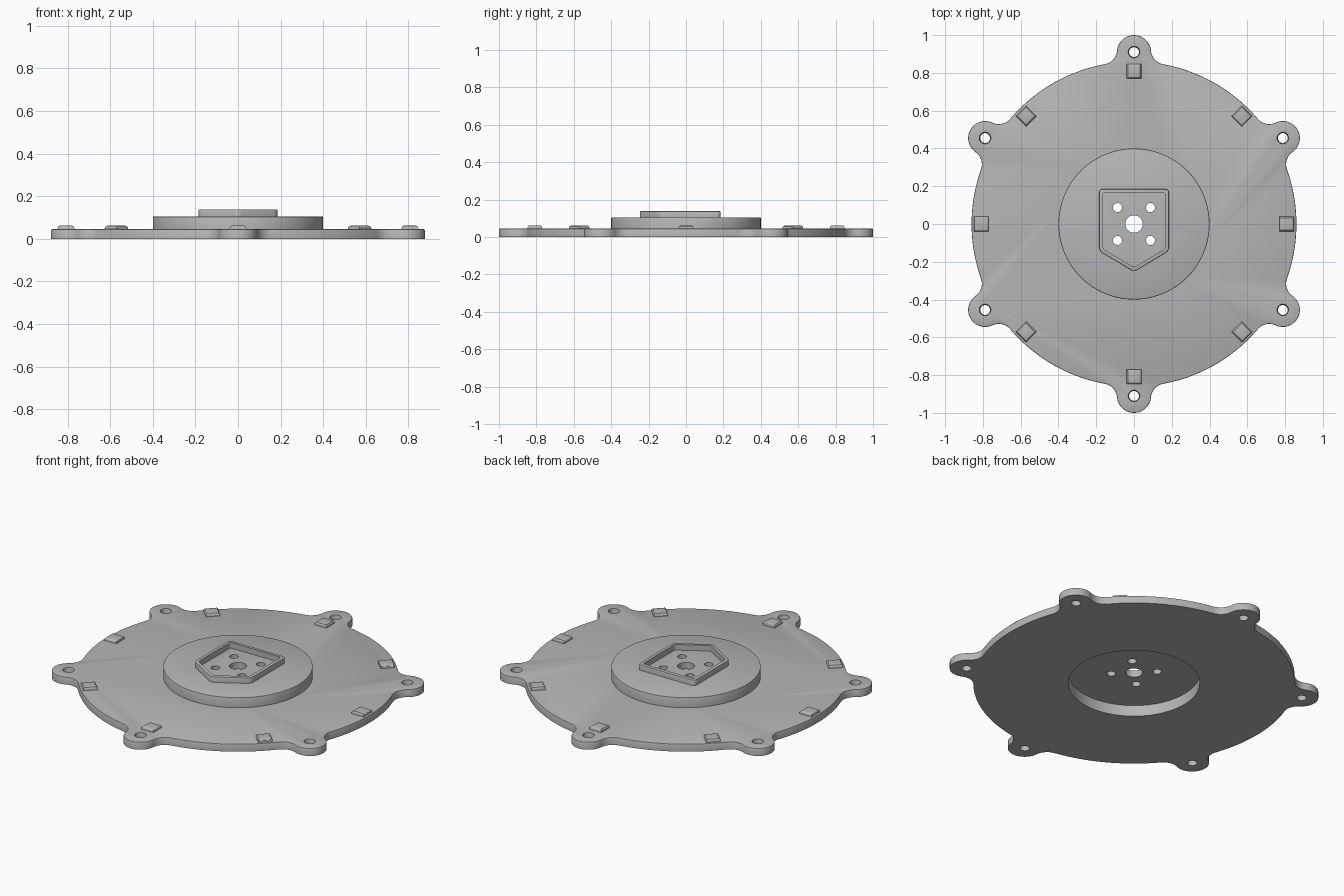
import bpy, bmesh
from math import sin, cos, acos, atan2, pi, radians, hypot
from mathutils import Matrix, Vector

cube = bpy.data.objects.get("Cube")
if cube:
    bpy.data.objects.remove(cube)

grey = bpy.data.materials.new("matte grey")
grey.use_nodes = True
GREY = (0.47, 0.47, 0.47, 1)
grey.diffuse_color = GREY
grey.node_tree.nodes["Principled BSDF"].inputs["Base Color"].default_value = GREY

PLATE_R, PLATE_TOP = 0.86, 0.045
EAR_R, EAR_DIST, FILLET = 0.09, 0.91, 0.08
BOSS_R, BOSS_TOP = 0.4, 0.105
RECESS_R, RECESS_TOP = 0.352, 0.065
RIM_TOP = 0.138


def arc(centre, r, a0, a1, n):
    """Points along an arc, both ends included."""
    return [(centre[0] + r * cos(a0 + (a1 - a0) * i / n),
             centre[1] + r * sin(a0 + (a1 - a0) * i / n)) for i in range(n + 1)]


def circle(r, n=96, centre=(0, 0)):
    return arc(centre, r, 0, 2 * pi, n)[:-1]


def prism(name, outline, z0, z1, corner=0, bevel=0, segments=2):
    """Extruded outline with optional rounded corners and rounded top edge."""
    bm = bmesh.new()
    bm.faces.new([bm.verts.new((x, y, z0)) for x, y in outline])
    if corner:
        bmesh.ops.bevel(bm, geom=bm.verts[:], offset=corner, segments=5,
                        profile=0.5, affect='VERTICES')
    ext = bmesh.ops.extrude_face_region(bm, geom=bm.faces[:], use_keep_orig=True)
    top = [v for v in ext["geom"] if isinstance(v, bmesh.types.BMVert)]
    bmesh.ops.translate(bm, vec=(0, 0, z1 - z0), verts=top)
    bmesh.ops.recalc_face_normals(bm, faces=bm.faces[:])
    if bevel:
        tops = set(top)
        edges = [e for e in bm.edges if all(v in tops for v in e.verts)]
        bmesh.ops.bevel(bm, geom=edges, offset=bevel, segments=segments,
                        profile=0.5, affect='EDGES')
    mesh = bpy.data.meshes.new(name)
    bm.to_mesh(mesh)
    bm.free()
    mesh.materials.append(grey)
    obj = bpy.data.objects.new(name, mesh)
    bpy.context.collection.objects.link(obj)
    return obj


def cut(obj, cutters):
    """Subtract each cutter, apply, then remove the cutters."""
    for c in cutters:
        c.hide_render = True
        mod = obj.modifiers.new("cut", 'BOOLEAN')
        mod.operation, mod.solver, mod.object = 'DIFFERENCE', 'EXACT', c
    bpy.context.view_layer.update()
    deps = bpy.context.evaluated_depsgraph_get()
    mesh = bpy.data.meshes.new_from_object(obj.evaluated_get(deps))
    obj.modifiers.clear()
    obj.data = mesh
    for c in cutters:
        bpy.data.objects.remove(c)


def countersink(centre):
    """Cutter that is straight below and flares towards the top face."""
    obj = prism("ear_hole_cutter", circle(0.026, 32), -0.02, 0.02)
    bm = bmesh.new()
    bm.from_mesh(obj.data)
    top = max(bm.faces, key=lambda f: f.calc_center_median().z)
    new = bmesh.ops.extrude_discrete_faces(bm, faces=[top])["faces"][0]
    k = 0.034 / 0.026
    for v in new.verts:
        v.co = Vector((v.co.x * k, v.co.y * k, 0.06))
    bm.transform(Matrix.Translation((*centre, 0)))
    bm.to_mesh(obj.data)
    bm.free()
    return obj


def flange_outline():
    """Disc outline with six ears blended in by tangent fillets."""
    d, e = PLATE_R + FILLET, EAR_R + FILLET
    half = acos((d * d + EAR_DIST ** 2 - e * e) / (2 * d * EAR_DIST))
    pts = []
    # one ear pointing along +x, then turned six times
    fx, fy = d * cos(half), d * sin(half)
    tip = atan2(fy, fx - EAR_DIST)
    ear = arc((fx, -fy), FILLET, pi - half, atan2(fy, EAR_DIST - fx), 10)
    ear += arc((EAR_DIST, 0), EAR_R, -tip, tip, 32)[1:]
    ear += [(x, -y) for x, y in reversed(ear[:10])]
    ear += arc((0, 0), PLATE_R, half, pi / 3 - half, 24)[1:-1]
    for i in range(6):
        a = radians(30 + 60 * i)
        pts += [(x * cos(a) - y * sin(a), x * sin(a) + y * cos(a)) for x, y in ear]
    return pts


# Flange plate with ears, ear holes and open centre
flange = prism("flange_plate", flange_outline(), 0, PLATE_TOP, bevel=0.005)
holes = [countersink((EAR_DIST * cos(a), EAR_DIST * sin(a)))
         for a in (radians(30 + 60 * i) for i in range(6))]
cut(flange, holes + [prism("recess_cutter", circle(RECESS_R), -0.1, 0.1)])

# Round boss, hollow underneath, with shaft hole and four screw holes
boss = prism("centre_boss", circle(BOSS_R), PLATE_TOP, BOSS_TOP, bevel=0.005)
drills = [prism("recess_cutter", circle(RECESS_R), -0.1, RECESS_TOP),
          prism("shaft_cutter", circle(0.046, 48), -0.1, 0.3)]
drills += [prism("screw_cutter", circle(0.024, 32, (sx * 0.087, sy * 0.087)), -0.1, 0.3)
           for sx in (-1, 1) for sy in (-1, 1)]
cut(boss, drills)


# Five-sided raised rim
def shield(t):
    slope = 0.6
    tip = -0.253 + t * hypot(1, slope)
    w = 0.185 - t
    return [(w, w), (-w, w), (-w, tip + slope * w), (0, tip), (w, tip + slope * w)]


rim = prism("five_sided_rim", shield(0), BOSS_TOP, RIM_TOP, corner=0.02, bevel=0.004)
cut(rim, [prism("rim_cutter", shield(0.02), 0, 0.3, corner=0.012)])

# Eight small locating pads around the edge
parts = [flange, boss, rim]
s = 0.039
for i in range(8):
    pad = prism(f"locating_pad_{i + 1}", [(-s, -s), (s, -s), (s, s), (-s, s)],
                PLATE_TOP - 0.005, 0.062, bevel=0.012, segments=3)
    pad.data.transform(Matrix.Rotation(i * pi / 4, 4, 'Z') @ Matrix.Translation((0.808, 0, 0)))
    parts.append(pad)

# Smooth shading with sharp edges kept
bpy.ops.object.select_all(action='DESELECT')
for p in parts:
    p.select_set(True)
bpy.context.view_layer.objects.active = flange
bpy.ops.object.shade_smooth_by_angle(angle=radians(30))
